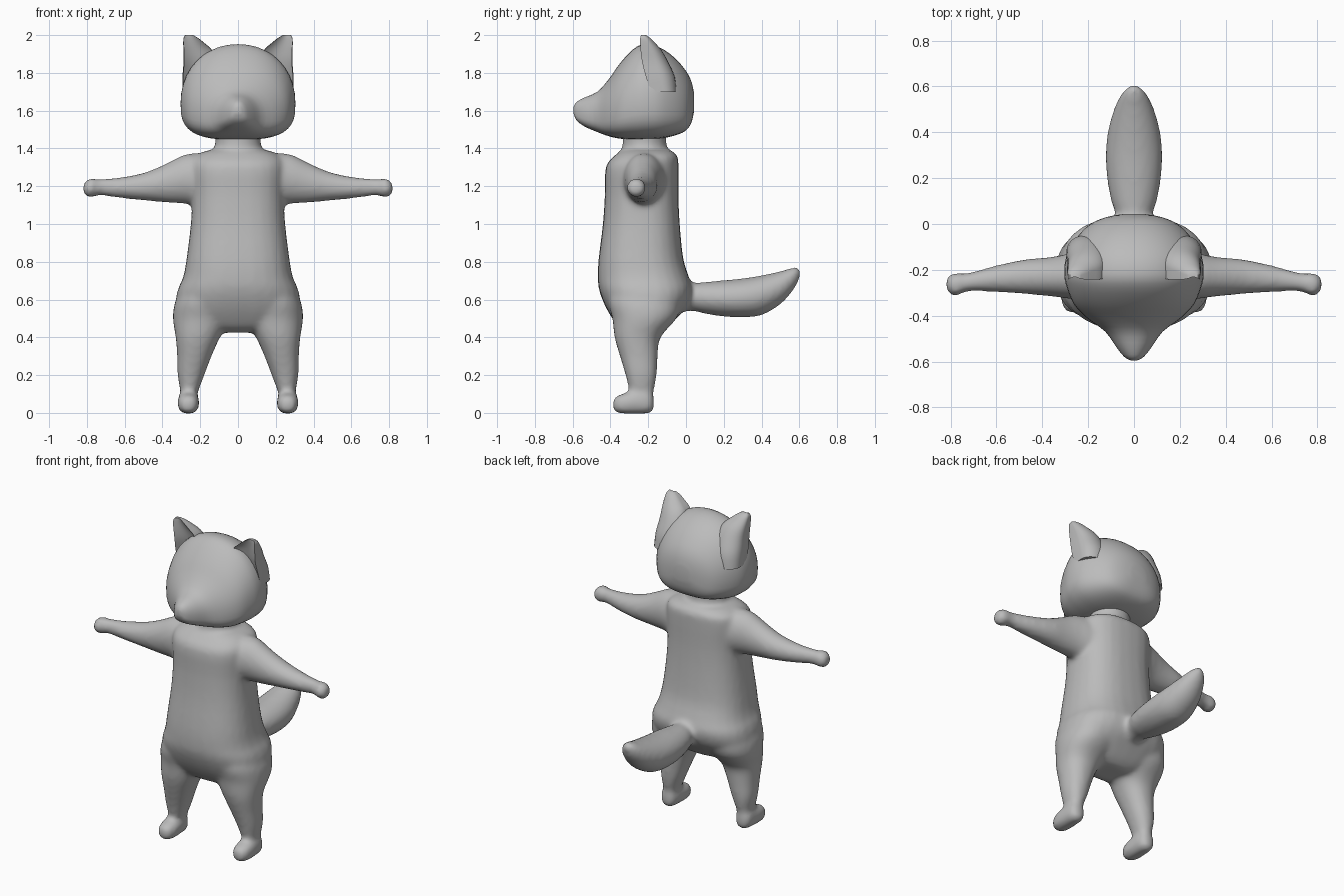
import bpy, bmesh, math
from mathutils import Vector

fur = bpy.data.materials.new("grey fur")
fur.diffuse_color = (0.5, 0.5, 0.5, 1)


def finish(ob, angle=50):
    ob.data.materials.clear()
    ob.data.materials.append(fur)
    bpy.ops.object.select_all(action='DESELECT')
    ob.select_set(True)
    bpy.context.view_layer.objects.active = ob
    bpy.ops.object.shade_smooth_by_angle(angle=math.radians(angle))


def spline(rows, steps):
    """Smoothly interpolate the cross-section rows."""
    out = []
    for i in range(len(rows) - 1):
        p = [Vector(rows[max(0, min(len(rows) - 1, i + k))]) for k in (-1, 0, 1, 2)]
        for s in range(steps):
            t = s / steps
            out.append(0.5 * (2 * p[1] + (p[2] - p[0]) * t
                              + (2 * p[0] - 5 * p[1] + 4 * p[2] - p[3]) * t * t
                              + (3 * p[1] - p[0] - 3 * p[2] + p[3]) * t ** 3))
    return out + [Vector(rows[-1])]


def loft(bm, axis, rows, side=1, power=2.0, low_power=None, bias=0.5, n=28, steps=3, dent=0):
    """Rows are (position, a low, a high, b low, b high) along an axis."""
    rings = []
    for t, a0, a1, b0, b1 in spline(rows, steps):
        ring = []
        bc = b0 + (b1 - b0) * bias
        for k in range(n):
            ang = 2 * math.pi * k / n
            c, s = math.cos(ang), math.sin(ang)
            e = 2 / (low_power if low_power and s < 0 else power)
            u = math.copysign(abs(c) ** e, c)
            v = math.copysign(abs(s) ** e, s)
            a = (a0 + a1) / 2 + u * (a1 - a0) / 2
            b = bc + v * ((b1 - bc) if v > 0 else (bc - b0))
            if dent and s < 0:                     # hollowed front side
                b = b0 + dent * (b1 - b0) * (1 - c * c)
                a = (a0 + a1) / 2 + c * (a1 - a0) / 2
            co = {'x': (t, a, b), 'y': (a, t, b), 'z': (a, b, t)}[axis]
            ring.append(bm.verts.new((co[0] * side, co[1], co[2])))
        rings.append(ring)
    faces = [bm.faces.new(rings[0]), bm.faces.new(rings[-1])]
    for r, q in zip(rings, rings[1:]):
        for k in range(n):
            j = (k + 1) % n
            faces.append(bm.faces.new((r[k], r[j], q[j], q[k])))
    bmesh.ops.recalc_face_normals(bm, faces=faces)


def make(name, bm):
    me = bpy.data.meshes.new(name)
    bm.to_mesh(me)
    bm.free()
    ob = bpy.data.objects.new(name, me)
    bpy.context.collection.objects.link(ob)
    return ob


# Body: torso, neck, tail, legs, feet and arms fused into one skin
bm = bmesh.new()
loft(bm, 'z', [(.425, -.10, .10, -.30, -.14), (.45, -.22, .22, -.35, -.10),
               (.50, -.31, .31, -.39, -.05), (.57, -.33, .33, -.43, .01),
               (.65, -.32, .32, -.46, .035), (.72, -.29, .29, -.467, .015),
               (.82, -.272, .272, -.462, -.015), (1.0, -.25, .25, -.44, -.033),
               (1.15, -.243, .243, -.43, -.04), (1.30, -.25, .25, -.425, -.04),
               (1.36, -.225, .225, -.38, -.045), (1.39, -.16, .16, -.34, -.08)], power=2.5)
loft(bm, 'z', [(1.30, -.17, .17, -.36, -.07), (1.38, -.14, .14, -.345, -.09),
               (1.43, -.12, .12, -.335, -.105), (1.52, -.13, .13, -.335, -.10)])
loft(bm, 'y', [(-.08, -.10, .10, .53, .72), (.03, -.08, .08, .54, .69),
               (.10, -.10, .10, .525, .693), (.2, -.118, .118, .51, .702),
               (.3, -.124, .124, .506, .712), (.4, -.115, .115, .517, .728),
               (.5, -.088, .088, .575, .75), (.56, -.06, .06, .64, .768),
               (.592, -.034, .034, .69, .77), (.605, -.01, .01, .725, .755)])
for side in (1, -1):
    loft(bm, 'z', [(.04, .222, .305, -.27, -.175), (.10, .215, .303, -.295, -.173),
                   (.2, .178, .32, -.32, -.155), (.3, .14, .322, -.35, -.15),
                   (.4, .095, .33, -.378, -.135), (.5, .04, .345, -.39, -.05),
                   (.58, .04, .335, -.41, -.03), (.66, .08, .30, -.40, -.05)],
         side, power=2.2)
    loft(bm, 'y', [(-.388, .25, .275, .025, .06), (-.37, .22, .305, .002, .088),
                   (-.32, .206, .32, -.004, .105), (-.25, .208, .318, -.004, .12),
                   (-.20, .213, .313, -.003, .12), (-.17, .235, .29, .01, .09)],
         side, power=2.4)
    loft(bm, 'x', [(.12, -.34, -.10, 1.09, 1.375), (.22, -.335, -.11, 1.10, 1.375),
                   (.29, -.325, -.13, 1.108, 1.365), (.37, -.315, -.145, 1.113, 1.325),
                   (.48, -.305, -.155, 1.123, 1.277), (.6, -.297, -.18, 1.135, 1.25),
                   (.7, -.293, -.208, 1.148, 1.24), (.745, -.30, -.215, 1.15, 1.238),
                   (.78, -.317, -.212, 1.14, 1.243), (.81, -.30, -.225, 1.152, 1.225),
                   (.82, -.28, -.245, 1.17, 1.205)], side)
body = make("body", bm)
rm = body.modifiers.new("fuse", 'REMESH')
rm.mode = 'VOXEL'
rm.voxel_size = 0.014
sm = body.modifiers.new("soften", 'SMOOTH')
sm.factor, sm.iterations = 0.5, 9
bpy.context.view_layer.objects.active = body
body.select_set(True)
for m in ("fuse", "soften"):
    bpy.ops.object.modifier_apply(modifier=m)
finish(body, 80)

# Head: pointed snout, low broad cheeks, domed skull
bm = bmesh.new()
loft(bm, 'y', [(-.595, -.015, .015, 1.585, 1.62), (-.58, -.042, .042, 1.55, 1.645),
               (-.54, -.075, .075, 1.518, 1.668), (-.47, -.125, .125, 1.487, 1.70),
               (-.41, -.205, .205, 1.465, 1.765), (-.35, -.262, .262, 1.452, 1.85),
               (-.28, -.292, .292, 1.447, 1.925), (-.22, -.304, .304, 1.447, 1.952),
               (-.14, -.295, .295, 1.452, 1.935), (-.06, -.25, .25, 1.468, 1.88),
               (0, -.19, .19, 1.495, 1.81), (.03, -.12, .12, 1.54, 1.75),
               (.043, -.05, .05, 1.60, 1.69)],
     power=2.1, low_power=3.0, bias=.38, n=40)
finish(make("head", bm), 60)

# Ears: rounded behind, hollowed in front
for side, label in ((1, "left"), (-1, "right")):
    bm = bmesh.new()
    loft(bm, 'z', [(1.70, .14, .295, -.19, -.05), (1.78, .12, .294, -.215, -.06),
                   (1.86, .115, .288, -.235, -.095), (1.92, .137, .289, -.242, -.13),
                   (1.96, .18, .29, -.244, -.165), (1.985, .212, .288, -.243, -.19),
                   (2.0, .237, .28, -.238, -.212)], side, n=24, dent=.25)
    finish(make(label + "_ear", bm), 45)
